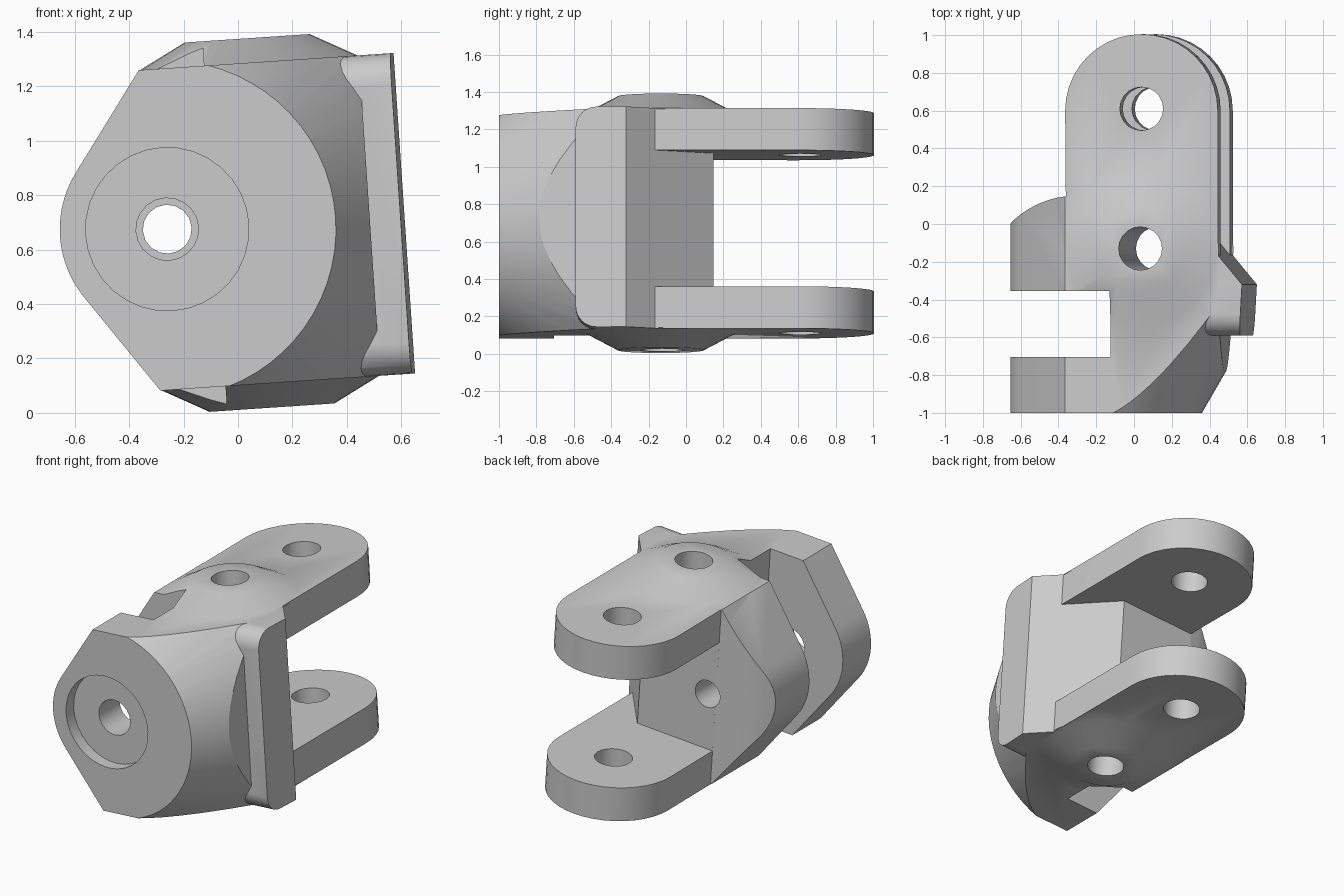
import bpy, bmesh, math
from mathutils import Matrix, Vector

if "Cube" in bpy.data.objects:
    bpy.data.objects.remove(bpy.data.objects["Cube"], do_unlink=True)

steel = bpy.data.materials.new("light_grey")
steel.use_nodes = True
steel.diffuse_color = (0.6, 0.6, 0.6, 1)
steel.node_tree.nodes["Principled BSDF"].inputs["Base Color"].default_value = (0.6, 0.6, 0.6, 1)

HALF = 0.59        # half height of the block
GAP = 0.365        # half height of the fork opening
PIN_X = 0.34       # vertical pin axis
EAR_Y = 0.6        # centre of the fork ear ends
EAR_R = 0.405
BACK = 0.147       # rear face of the web


def make(name, bm):
    bmesh.ops.recalc_face_normals(bm, faces=bm.faces)
    mesh = bpy.data.meshes.new(name)
    bm.to_mesh(mesh)
    bm.free()
    mesh.materials.append(steel)
    ob = bpy.data.objects.new(name, mesh)
    bpy.context.collection.objects.link(ob)
    return ob


def prism(name, outline, axis, low, high):
    """Extrude a 2D outline along x, y or z."""
    place = {"x": lambda a, b, t: (t, a, b),
             "y": lambda a, b, t: (a, t, b),
             "z": lambda a, b, t: (a, b, t)}[axis]
    bm = bmesh.new()
    face = bm.faces.new([bm.verts.new(place(a, b, low)) for a, b in outline])
    grown = bmesh.ops.extrude_face_region(bm, geom=[face])
    moved = [v for v in grown["geom"] if isinstance(v, bmesh.types.BMVert)]
    bmesh.ops.translate(bm, verts=moved, vec=Vector(place(0, 0, high - low)))
    return make(name, bm)


def cone(name, axis, start, end, r1, r2, centre, segments):
    """Cone or cylinder along y or z, centre given in the other two axes."""
    bm = bmesh.new()
    bmesh.ops.create_cone(bm, cap_ends=True, segments=segments, radius1=r1,
                          radius2=r2, depth=end - start)
    mid = (start + end) / 2
    if axis == "y":
        turn = Matrix.Rotation(-math.pi / 2, 4, "X")
        move = Matrix.Translation((centre[0], mid, centre[1]))
    else:
        turn = Matrix.Identity(4)
        move = Matrix.Translation((centre[0], centre[1], mid))
    bmesh.ops.transform(bm, matrix=move @ turn, verts=bm.verts)
    return make(name, bm)


def combine(target, other, operation):
    mod = target.modifiers.new("combine", "BOOLEAN")
    mod.operation = operation
    mod.solver = "EXACT"
    mod.object = other
    graph = bpy.context.evaluated_depsgraph_get()
    mesh = bpy.data.meshes.new_from_object(target.evaluated_get(graph))
    target.modifiers.clear()
    target.data = mesh
    bpy.data.objects.remove(other, do_unlink=True)


def arc(cx, cy, r, a0, a1, steps):
    angles = [math.radians(a0 + (a1 - a0) * i / steps) for i in range(steps + 1)]
    return [(cx + r * math.cos(a), cy + r * math.sin(a)) for a in angles]


# Block and fork ears from one plan outline
left, right = PIN_X - EAR_R, PIN_X + EAR_R
plan = [(-0.45, -1), (right, -1)]
plan += arc(PIN_X, EAR_Y, EAR_R, 0, 180, 20)
plan += arc(0, BACK - 0.587, 0.59, 96, 140, 8)
bracket = prism("fork_bracket", plan, "z", -HALF, HALF)

# Round the left lobe, seen from the front
lobe = [(1.2, -HALF), (1.2, HALF), (left, HALF)]
lobe += arc(0, 0, 0.395, 144, 216, 14) + [(left, -HALF)]
combine(bracket, prism("lobe_form", lobe, "y", -1.2, 1.2), "INTERSECT")

# Conical turning of the front end
combine(bracket, cone("front_cone", "y", -1, 1.2, 0.62, 0.62 + 2.2 * 0.58,
                      (0, 0), 64), "INTERSECT")

# Opening between the fork ears
opening = [(-0.6, BACK), (0.49, BACK), (right, -0.165), (1, -0.165), (1, 1.2), (-0.6, 1.2)]
combine(bracket, prism("fork_opening", opening, "z", -GAP, GAP), "DIFFERENCE")

# Side rail with rounded front corners
rail_plan = [(0.5, -0.59), (0.858, -0.59), (0.873, -0.32), (right, -0.165), (0.5, -0.165)]
rail = prism("side_rail", rail_plan, "z", -HALF, HALF)
corner = 0.11
side = [(0, -HALF), (0, HALF)]
side += arc(-0.59 + corner, HALF - corner, corner, 90, 180, 6)
side += arc(-0.59 + corner, corner - HALF, corner, 180, 270, 6)
combine(rail, prism("rail_form", side, "x", 0, 1.2), "INTERSECT")
combine(bracket, rail, "UNION")

# Tapered bosses above and below
for r1, r2, low, high in ((0.41, 0.23, HALF - 0.005, 0.68),
                          (0.23, 0.41, -0.68, 0.005 - HALF)):
    combine(bracket, cone("boss", "z", low, high, r1, r2, (PIN_X, -0.135), 32), "UNION")

# Slot through the lobe
slot = [(-1, -0.705), (0.175, -0.705), (0.175, -0.355), (-1, -0.355)]
combine(bracket, prism("slot", slot, "z", -1, 1), "DIFFERENCE")

# Counterbore, front bore and rear bore
for r, start, end, sides in ((0.3, -1.1, -0.92, 32), (0.115, -1.1, -0.5, 20),
                             (0.09, -0.5, 0.4, 16)):
    combine(bracket, cone("bore", "y", start, end, r, r, (0, 0), sides), "DIFFERENCE")

# Pin holes
for y in (-0.13, 0.61):
    combine(bracket, cone("pin_hole", "z", -1, 1, 0.115, 0.115, (PIN_X, y), 20), "DIFFERENCE")

# Lean the finished part and set it on the ground
lean = Matrix.Translation((-0.26, 0, 0.675)) @ Matrix.Rotation(math.radians(-3.85), 4, "Y")
bracket.data.transform(lean)
bracket.data.materials.clear()
bracket.data.materials.append(steel)

bpy.ops.object.select_all(action="DESELECT")
bracket.select_set(True)
bpy.context.view_layer.objects.active = bracket
bpy.ops.object.shade_smooth_by_angle(angle=math.radians(30))
